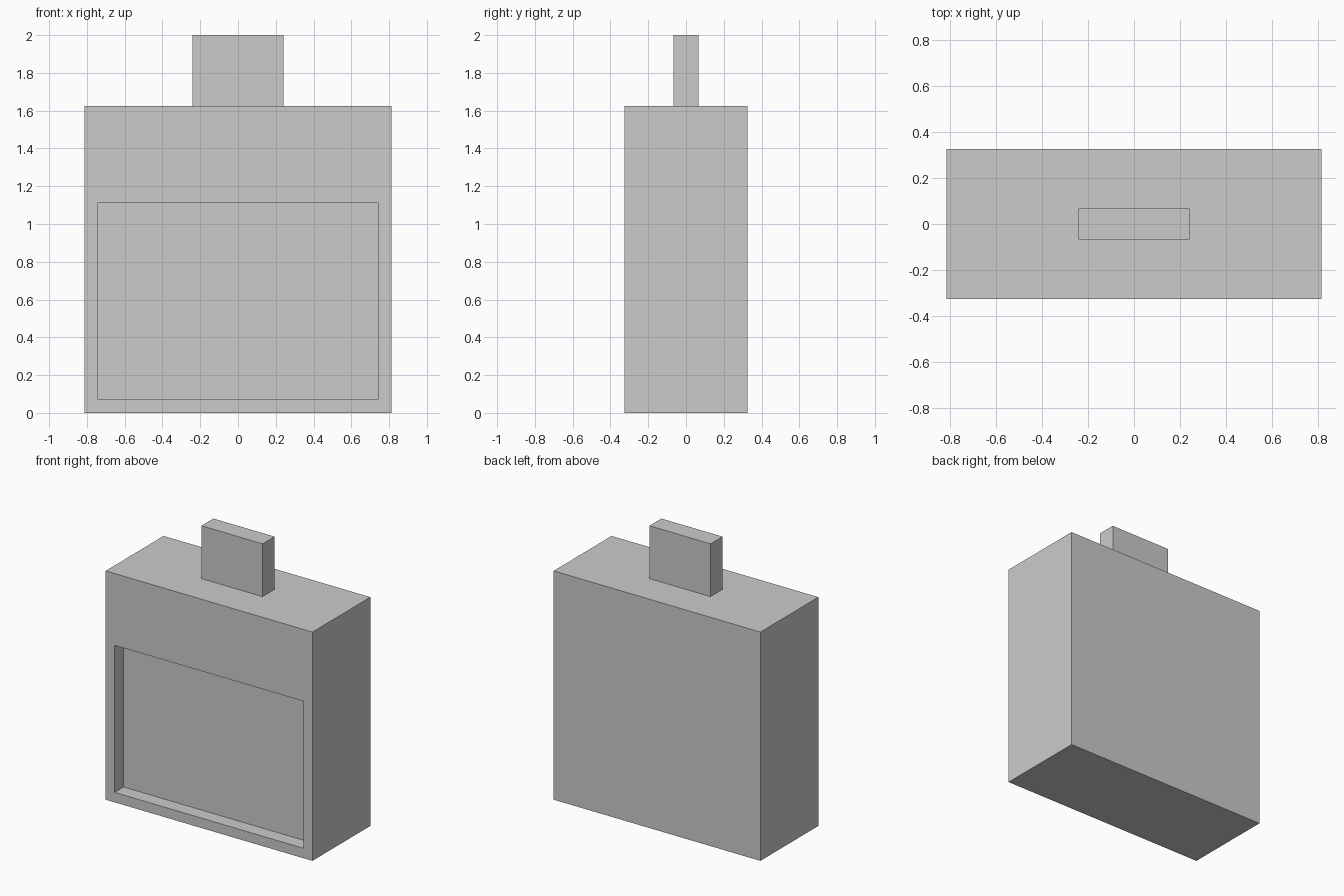
import bpy
import bmesh
from mathutils import Vector

if "Cube" in bpy.data.objects:
    bpy.data.objects.remove(bpy.data.objects["Cube"])


def add_box(bm, lo, hi):
    """Axis-aligned box between two corners."""
    lo, hi = Vector(lo), Vector(hi)
    verts = bmesh.ops.create_cube(bm, size=1)["verts"]
    for v in verts:
        v.co = [(lo[i] + hi[i]) / 2 + v.co[i] * (hi[i] - lo[i]) for i in range(3)]


def finish(bm, name):
    bmesh.ops.recalc_face_normals(bm, faces=bm.faces)
    mesh = bpy.data.meshes.new(name)
    bm.to_mesh(mesh)
    bm.free()
    obj = bpy.data.objects.new(name, mesh)
    bpy.context.collection.objects.link(obj)
    return obj


W, D, H = 0.8125, 0.325, 1.625       # body half width, half depth, height
RIM, OPEN_TOP, RECESS = 0.1, 1.115, 0.1

# Body with a shallow rectangular recess in the front
bm = bmesh.new()
add_box(bm, (-W, -D, 0), (W, D, H))
bm.normal_update()
front = min(bm.faces, key=lambda f: f.calc_center_median().y)
bmesh.ops.inset_individual(bm, faces=[front], thickness=RIM)
for v in front.verts:
    if v.co.z > H / 2:
        v.co.z = OPEN_TOP
panel = bmesh.ops.extrude_discrete_faces(bm, faces=[front])["faces"][0]
bmesh.ops.translate(bm, verts=panel.verts, vec=(0, RECESS, 0))
finish(bm, "body")

# Flat upright block on top
bm = bmesh.new()
add_box(bm, (-0.24, -0.067, H), (0.24, 0.067, 2.0))
finish(bm, "top_block")
